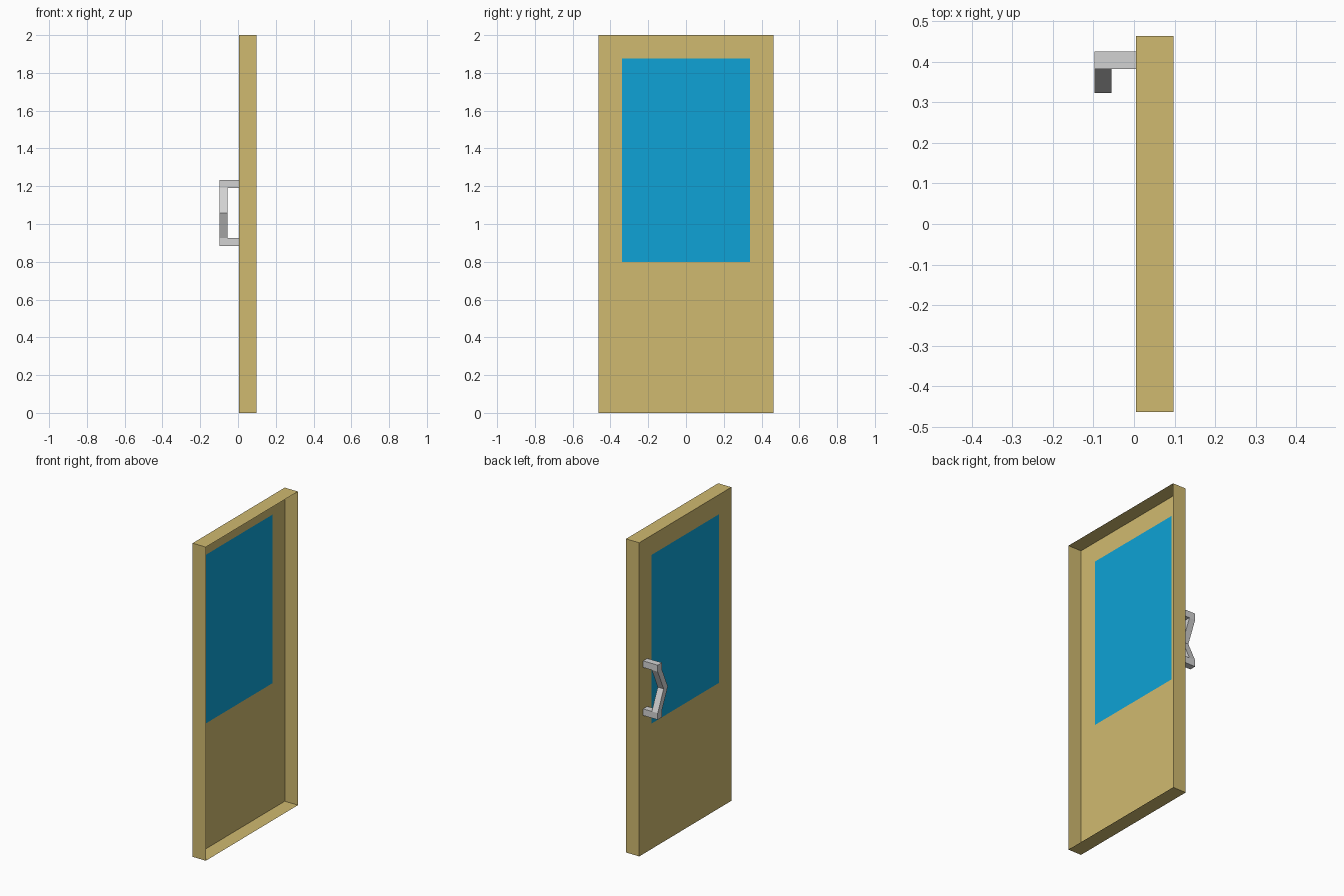
import bpy, bmesh

if "Cube" in bpy.data.objects:
    bpy.data.objects.remove(bpy.data.objects["Cube"])

def material(name, rgb):
    m = bpy.data.materials.new(name)
    m.diffuse_color = (*rgb, 1)
    m.use_nodes = True
    m.node_tree.nodes["Principled BSDF"].inputs["Base Color"].default_value = m.diffuse_color
    return m

tan = material("tan_wood", (0.63, 0.49, 0.16))
blue = material("blue_glass", (0.0044, 0.365, 0.67))
grey = material("light_grey_metal", (0.65, 0.65, 0.65))

def finish(name, bm, mats):
    me = bpy.data.meshes.new(name)
    bm.to_mesh(me)
    bm.free()
    for m in mats:
        me.materials.append(m)
    ob = bpy.data.objects.new(name, me)
    bpy.context.collection.objects.link(ob)
    return ob

X0, X1 = 0.005, 0.098          # panel plane and open edge of the door

# Door: panel split into cells, the middle cell is the flush window
bm = bmesh.new()
ys = [-0.464, -0.338, 0.338, 0.464]
zs = [0.0, 0.80, 1.875, 2.0]
grid = [[bm.verts.new((X0, y, z)) for z in zs] for y in ys]
for i in range(3):
    for j in range(3):
        f = bm.faces.new((grid[i][j], grid[i][j + 1], grid[i + 1][j + 1], grid[i + 1][j]))
        f.material_index = 1 if i == j == 1 else 0
# Thin border walls, leaving the +x side open
border = [e for e in bm.edges if e.is_boundary]
ret = bmesh.ops.extrude_edge_only(bm, edges=border)
bmesh.ops.translate(bm, vec=(X1 - X0, 0, 0),
                    verts=[v for v in ret["geom"] if isinstance(v, bmesh.types.BMVert)])
for f in bm.faces:
    f.normal_update()
    if abs(f.normal.x) < 0.5:
        f.material_index = 0
bmesh.ops.recalc_face_normals(bm, faces=bm.faces)
# the outside of the panel faces -x
bm.normal_update()
if any(f.normal.x > 0.5 for f in bm.faces):
    bmesh.ops.reverse_faces(bm, faces=bm.faces)
finish("door", bm, [tan, blue])

# Handle: square bar swept from the door, round the elbow, to a bent middle
MID, T = 1.058, 0.042
XI, XO = -0.056, -0.098
# inner x, inner height, outer x, outer height (from the middle), y start
half = [(X0, 0.132, X0, 0.174, 0.383),
        (XI, 0.132, XO, 0.174, 0.383),
        (XI, 0.132, XO, 0.132, 0.383),
        (XI, 0.0, XO, 0.0, 0.323)]
path = [(s, r) for s, r in [(1, r) for r in half] + [(-1, r) for r in half[-2::-1]]]
bm = bmesh.new()
rings = []
for s, (xi, zi, xo, zo, y) in path:
    rings.append([bm.verts.new(p) for p in (
        (xi, y, MID + s * zi), (xo, y, MID + s * zo),
        (xo, y + T, MID + s * zo), (xi, y + T, MID + s * zi))])
for a, b in zip(rings, rings[1:]):
    for k in range(4):
        n = (k + 1) % 4
        bm.faces.new((a[k], a[n], b[n], b[k]))
bmesh.ops.remove_doubles(bm, verts=bm.verts, dist=0.0005)
bmesh.ops.recalc_face_normals(bm, faces=bm.faces)
# outer grip faces must point to -x
bm.normal_update()
outer = min(bm.faces, key=lambda f: f.calc_center_median().x)
if outer.normal.x > 0:
    bmesh.ops.reverse_faces(bm, faces=bm.faces)
finish("handle", bm, [grey])
